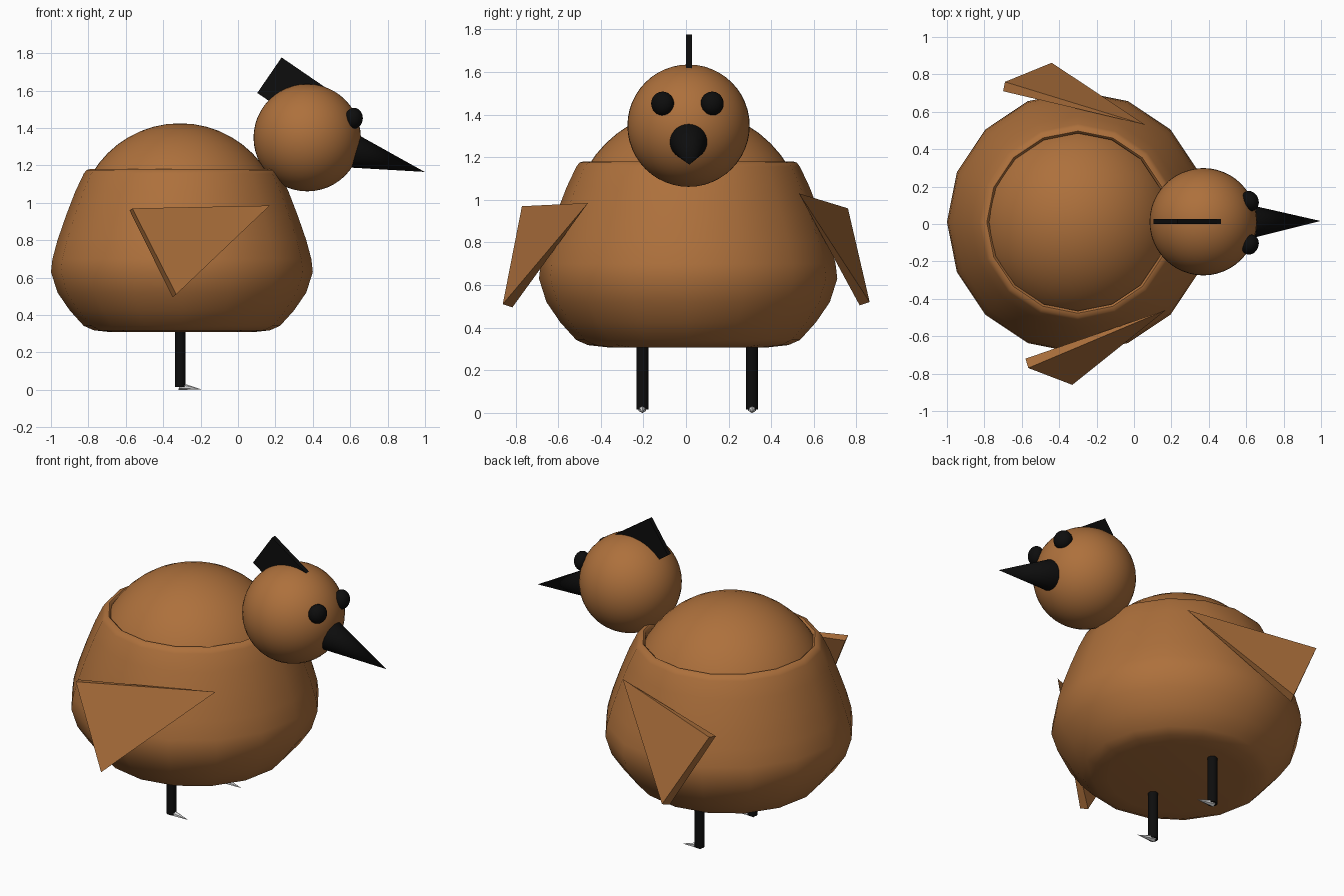
import bpy, bmesh, math
from mathutils import Vector, Matrix

if "Cube" in bpy.data.objects:
    bpy.data.objects.remove(bpy.data.objects["Cube"])


def material(name, rgb):
    m = bpy.data.materials.new(name)
    m.diffuse_color = (*rgb, 1)
    m.use_nodes = True
    m.node_tree.nodes["Principled BSDF"].inputs["Base Color"].default_value = m.diffuse_color
    return m


BROWN = material("brown_feathers", (0.42, 0.163, 0.045))
BLACK = material("black", (0.004, 0.004, 0.004))
GREY = material("light_grey", (0.75, 0.75, 0.75))


def finish(name, bm, mat, smooth=True, angle=40):
    bmesh.ops.recalc_face_normals(bm, faces=bm.faces)
    me = bpy.data.meshes.new(name)
    bm.to_mesh(me)
    bm.free()
    me.materials.append(mat)
    if smooth:
        for p in me.polygons:
            p.use_smooth = True
        me.set_sharp_from_angle(angle=math.radians(angle))
    ob = bpy.data.objects.new(name, me)
    bpy.context.collection.objects.link(ob)
    return ob


def ball(name, centre, scale, mat, turn=0, segs=32):
    bm = bmesh.new()
    m = (Matrix.Translation(centre) @ Matrix.Rotation(turn, 4, 'Z')
         @ Matrix.Diagonal((*scale, 1)))
    bmesh.ops.create_uvsphere(bm, u_segments=segs, v_segments=segs // 2,
                              radius=1, matrix=m)
    return finish(name, bm, mat)


def cone(name, start, end, r1, r2, segs, mat, smooth=True):
    start, end = Vector(start), Vector(end)
    axis = end - start
    m = Matrix.Translation((start + end) / 2) @ axis.to_track_quat('Z', 'Y').to_matrix().to_4x4()
    bm = bmesh.new()
    bmesh.ops.create_cone(bm, cap_ends=True, segments=segs, radius1=r1,
                          radius2=r2, depth=axis.length, matrix=m)
    return finish(name, bm, mat, smooth)


def lathe(name, profile, centre, segs, mat):
    bm = bmesh.new()
    rings = [[bm.verts.new((centre[0] + r * math.cos(2 * math.pi * i / segs),
                            centre[1] + r * math.sin(2 * math.pi * i / segs), z))
              for i in range(segs)] for r, z in profile]
    for a, b in zip(rings, rings[1:]):
        for i in range(segs):
            j = (i + 1) % segs
            bm.faces.new((a[i], a[j], b[j], b[i]))
    bm.faces.new(rings[0])
    bm.faces.new(rings[-1])
    return finish(name, bm, mat, angle=50)


def wedge(name, apex, base, mat):
    bm = bmesh.new()
    tip = bm.verts.new(apex)
    vs = [bm.verts.new(p) for p in base]
    bm.faces.new(vs)
    for i in range(4):
        bm.faces.new((tip, vs[i], vs[(i + 1) % 4]))
    return finish(name, bm, mat, smooth=False)


# Bowl-shaped body with an open rim, and the rounded back inside it
lathe("body", [(0.38, 0.308), (0.47, 0.318), (0.525, 0.342), (0.60, 0.425),
               (0.665, 0.52), (0.70, 0.63), (0.692, 0.70), (0.665, 0.80),
               (0.62, 0.93), (0.57, 1.06), (0.525, 1.155), (0.51, 1.175),
               (0.487, 1.181), (0.475, 1.17), (0.475, 1.08)],
      (-0.30, 0.01), 16, BROWN)
ball("back", (-0.31, 0.01, 0.877), (0.548, 0.548, 0.548), BROWN, segs=48)

# Head, eyes and beak
ball("head", (0.37, 0.012, 1.348), (0.287, 0.287, 0.287), BROWN, segs=48)
for side, y in (("right", -0.11), ("left", 0.123)):
    ball(side + "_eye", (0.62, y, 1.452), (0.046, 0.055, 0.056), BLACK,
         turn=math.copysign(0.4, y), segs=24)
cone("beak", (0.62, 0.012, 1.275), (0.998, 0.016, 1.165), 0.09, 0, 32, BLACK)

# Tilted flat crest
bm = bmesh.new()
along, up = Vector((0.825, 0, -0.565)), Vector((0.565, 0, 0.825))
corner = Vector((0.233, 0.013, 1.777))
length, height, thick = 0.29, 0.23, 0.028
m = Matrix.Translation(corner + along * length / 2 - up * height / 2)
m = m @ Matrix.Rotation(math.atan2(0.565, 0.825), 4, 'Y') @ Matrix.Diagonal((length, thick, height, 1))
bmesh.ops.create_cube(bm, size=1, matrix=m)
finish("crest", bm, BLACK, smooth=False)

# Wings: flattened pyramids pointing forward
wedge("right_wing", (0.17, -0.46, 0.985),
      [(-0.565, -0.77, 0.97), (-0.33, -0.86, 0.51),
       (-0.35, -0.815, 0.495), (-0.58, -0.72, 0.96)], BROWN)
wedge("left_wing", (0.06, 0.53, 1.03),
      [(-0.69, 0.76, 0.96), (-0.44, 0.862, 0.52),
       (-0.46, 0.815, 0.505), (-0.70, 0.71, 0.95)], BROWN)

# Legs and pointed feet
for side, y in (("right", -0.205), ("left", 0.31)):
    cone(side + "_leg", (-0.31, y, 0.015), (-0.31, y, 0.33), 0.028, 0.028, 24, BLACK)
    cone(side + "_foot", (-0.315, y, 0.02), (-0.195, y, 0.002), 0.021, 0, 6, GREY, smooth=False)
